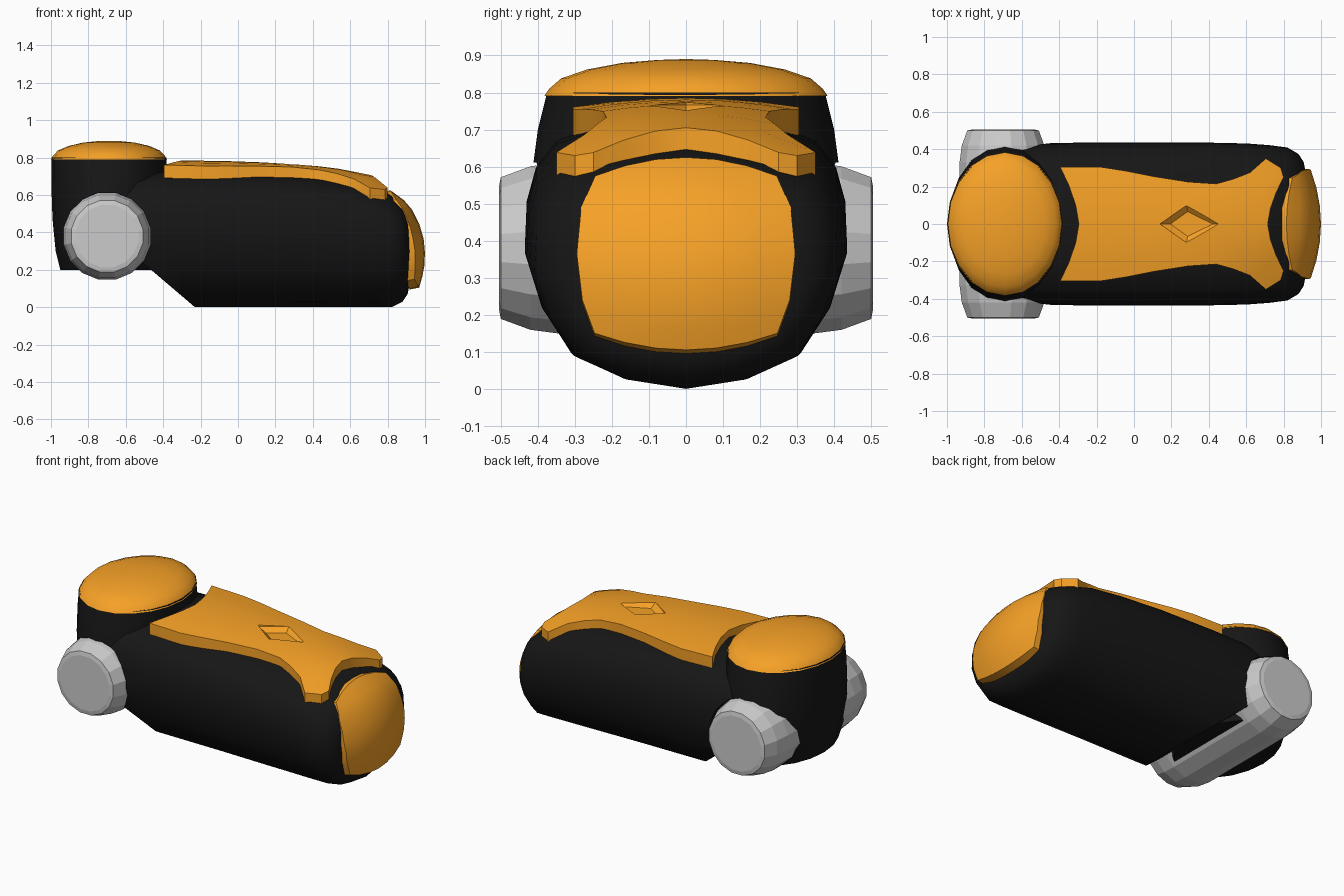
import bpy, bmesh, math
from mathutils import Vector

if "Cube" in bpy.data.objects:
    bpy.data.objects.remove(bpy.data.objects["Cube"])


def material(name, rgb):
    m = bpy.data.materials.new(name)
    m.diffuse_color = (*rgb, 1)
    m.use_nodes = True
    m.node_tree.nodes["Principled BSDF"].inputs["Base Color"].default_value = m.diffuse_color
    return m


ORANGE = material("orange", (0.93, 0.36, 0.02))
BLACK = material("black", (0.008, 0.008, 0.008))


def finish(name, bm, mat=None, smooth=None):
    bmesh.ops.recalc_face_normals(bm, faces=bm.faces)
    me = bpy.data.meshes.new(name)
    bm.to_mesh(me)
    bm.free()
    ob = bpy.data.objects.new(name, me)
    bpy.context.collection.objects.link(ob)
    if mat:
        me.materials.append(mat)
    if smooth:
        bpy.ops.object.select_all(action='DESELECT')
        ob.select_set(True)
        bpy.context.view_layer.objects.active = ob
        bpy.ops.object.shade_smooth_by_angle(angle=math.radians(smooth))
    return ob


def loft(rings):
    """Skin closed rings of equal length and cap both ends."""
    bm = bmesh.new()
    vs = [[bm.verts.new(p) for p in r] for r in rings]
    n = len(rings[0])
    for a, b in zip(vs, vs[1:]):
        for i in range(n):
            j = (i + 1) % n
            bm.faces.new((a[i], a[j], b[j], b[i]))
    bm.faces.new(vs[0])
    bm.faces.new(vs[-1])
    return bm


def slab(rows, offset):
    """Solid panel from a grid of points and a copy moved by offset."""
    bm = bmesh.new()
    off = Vector(offset)
    g = [[bm.verts.new(p) for p in r] for r in rows]
    for a, b in zip(g, g[1:]):
        for i in range(len(a) - 1):
            bm.faces.new((a[i], a[i + 1], b[i + 1], b[i]))
    ext = bmesh.ops.extrude_face_region(bm, geom=bm.faces[:], use_keep_orig=True)
    moved = [e for e in ext['geom'] if isinstance(e, bmesh.types.BMVert)]
    bmesh.ops.translate(bm, verts=moved, vec=off)
    return bm


def interp(table, x):
    for (x0, y0), (x1, y1) in zip(table, table[1:]):
        if x <= x1:
            return y0 + (y1 - y0) * (x - x0) / (x1 - x0)
    return table[-1][1]


def cut(ob, cutter):
    m = ob.modifiers.new("cut", 'BOOLEAN')
    m.operation = 'DIFFERENCE'
    m.solver = 'EXACT'
    m.object = cutter


def ellipse(cx, z, a, b, n=20):
    return [(cx + a * math.cos(t), b * math.sin(t), z)
            for t in (2 * math.pi * i / n for i in range(n))]


# Roller: barrel lathed around the y axis
def barrel(profile, n=16):
    return loft([[(-0.7 + r * math.cos(t), y, 0.38 + r * math.sin(t))
                  for t in (2 * math.pi * (i + 0.5) / n for i in range(n))]
                 for y, r in profile])


half = [(0.505, 0.17), (0.5, 0.195), (0.42, 0.225), (0.33, 0.237)]
finish("rear_roller", barrel([(-y, r) for y, r in half] + half[::-1]))
arch = finish("roller_cutter", barrel([(-0.6, 0.236), (0.6, 0.236)]))
arch.hide_render = True
arch.hide_set(True)

# Main body: one cross-section scaled along x
SECTION = [(0, 0), (0.17, 0.03), (0.31, 0.1), (0.39, 0.23), (0.435, 0.38), (0.43, 0.5),
           (0.405, 0.59), (0.35, 0.66), (0.22, 0.71), (0, 0.73)]
loop = SECTION + [(-y, z) for y, z in SECTION[-2:0:-1]]
# x, half-width factor, bottom, top
stations = [(-0.72, 0.94, 0, 0.74), (-0.5, 0.99, 0, 0.74), (-0.3, 1, 0, 0.74),
            (0.1, 1, 0, 0.73), (0.4, 1, 0, 0.705), (0.6, 0.99, 0, 0.68), (0.72, 0.97, 0, 0.645),
            (0.82, 0.94, 0, 0.61), (0.88, 0.86, 0.03, 0.56), (0.907, 0.76, 0.07, 0.51),
            (0.917, 0.65, 0.12, 0.46)]
bm = loft([[(x, y * w, b + z / 0.73 * (t - b)) for y, z in loop] for x, w, b, t in stations])
res = bmesh.ops.bisect_plane(bm, geom=bm.verts[:] + bm.edges[:] + bm.faces[:],
                             plane_co=(-0.23, 0, 0), plane_no=(-0.23, 0, -0.27),
                             clear_outer=True)
bmesh.ops.holes_fill(bm, edges=[e for e in bm.edges if e.is_boundary], sides=0)
cut(finish("main_body", bm, BLACK, 40), arch)

# Rear column under the round cap
column = [(0.2, 0.26, 0.36), (0.3, 0.285, 0.4), (0.45, 0.3, 0.42), (0.55, 0.305, 0.42),
          (0.7, 0.308, 0.4), (0.8, 0.308, 0.375)]
cut(finish("rear_column", loft([ellipse(-0.69, z, a, b) for z, a, b in column]), BLACK, 40), arch)

# Domed cap
dome = [(0.79, 1), (0.81, 0.965), (0.838, 0.88), (0.862, 0.7), (0.88, 0.45), (0.888, 0.2), (0.89, 0.03)]
finish("rear_cap", loft([ellipse(-0.69, z, 0.31 * s, 0.383 * s) for z, s in dome]), ORANGE, 40)

# Hood plate: centre x, side x and side y of each crosswise strip
crown = [(-0.4, 0.787), (0, 0.78), (0.3, 0.767), (0.5, 0.747), (0.62, 0.725), (0.72, 0.704), (0.81, 0.665)]
strips = [(-0.295, -0.395, 0.305), (-0.18, -0.18, 0.305), (-0.04, -0.04, 0.283), (0.1, 0.1, 0.255),
          (0.29, 0.29, 0.225), (0.42, 0.44, 0.215), (0.53, 0.53, 0.24), (0.6, 0.62, 0.275),
          (0.66, 0.705, 0.35), (0.69, 0.785, 0.3), (0.715, 0.8, 0.25)]
US = [-1, -0.67, -0.33, 0, 0.33, 0.67, 1]
rows = []
for xc, xs, w in strips:
    row = []
    for u in US:
        x = xc + (xs - xc) * abs(u) ** 1.6
        y = w * u
        bend = interp([(-0.4, 0.28), (0.3, 0.35), (0.72, 0.57), (0.8, 0.5)], x)
        row.append((x, y, interp(crown, x) - bend * y * y))
    rows.append(row)
hood = finish("hood_plate", slab(rows, (0, 0, -0.07)), ORANGE, 35)

# Shallow tapered recess in the hood
diamond = [(0.14, 0), (0.28, 0.1), (0.485, 0), (0.28, -0.1)]
recess = finish("recess_cutter", loft([[(0.3 + (x - 0.3) * s, y * s, z) for x, y in diamond]
                                       for z, s in ((0.738, 0.66), (0.766, 1), (0.82, 1.05))]))
recess.hide_render = True
recess.hide_set(True)
cut(hood, recess)

# Nose panel: half-width by height, with curved top and bottom edges
side = [(0.575, 0.245), (0.49, 0.283), (0.365, 0.295), (0.24, 0.28), (0.15, 0.247)]
middle = [0.625, 0.52, 0.365, 0.22, 0.105]
front_x = [(0.1, 0.967), (0.15, 0.983), (0.22, 0.996), (0.3, 1.0), (0.37, 0.992), (0.46, 0.965),
           (0.52, 0.932), (0.575, 0.885), (0.625, 0.815)]
rows = []
for k in range(9):
    i, f = min(k // 2, 3), (k / 2 - min(k // 2, 3))
    zs = side[i][0] + (side[i + 1][0] - side[i][0]) * f
    w = side[i][1] + (side[i + 1][1] - side[i][1]) * f
    zc = middle[i] + (middle[i + 1] - middle[i]) * f
    row = []
    for u in US:
        z = zc + (zs - zc) * u * u
        row.append((interp(front_x, z) - 0.65 * (w * u) ** 2, w * u, z))
    rows.append(row)
finish("nose_panel", slab(rows, (-0.05, 0, -0.01)), ORANGE, 35)
